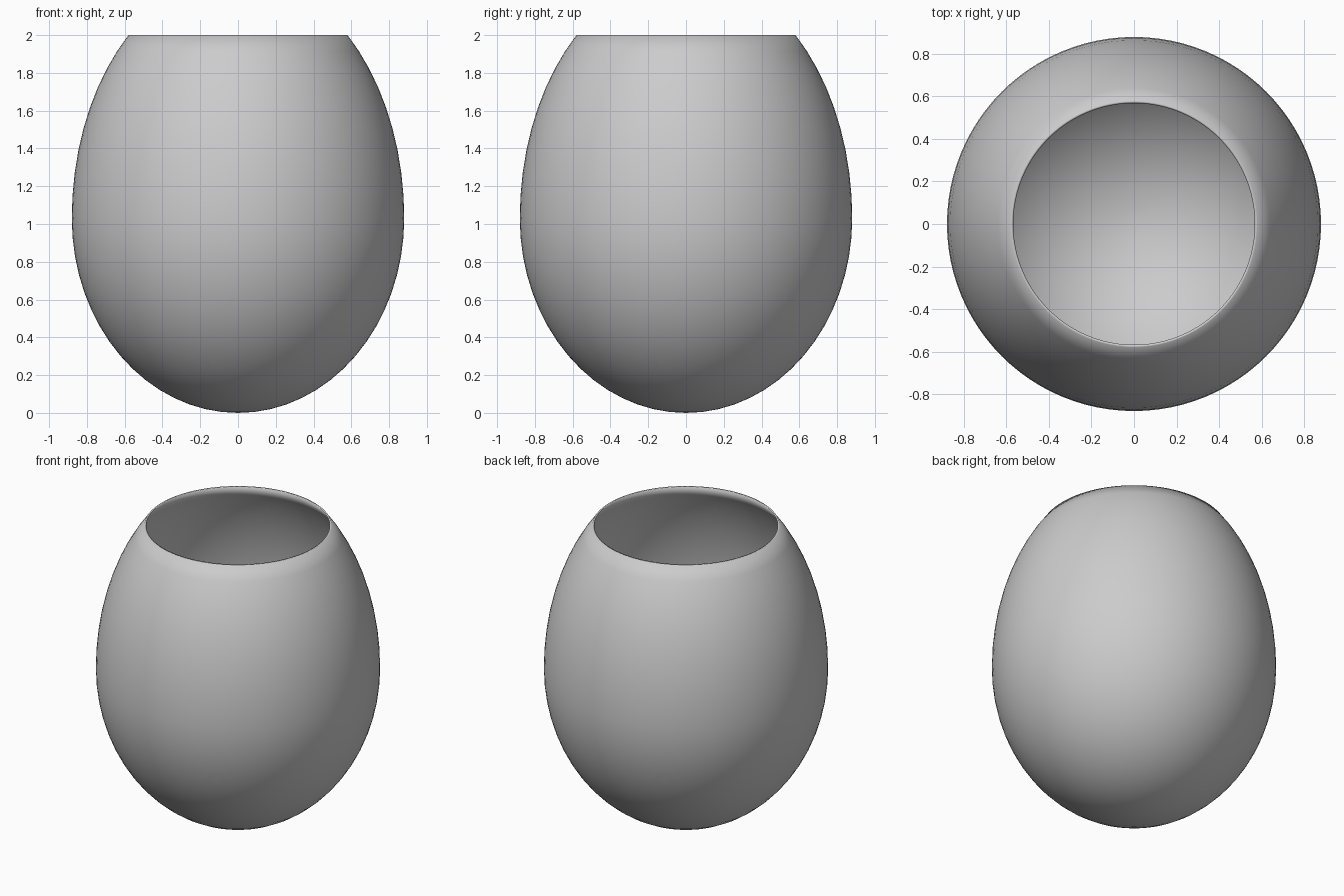
import bpy, bmesh, math

if "Cube" in bpy.data.objects:
    bpy.data.objects.remove(bpy.data.objects["Cube"])

R, MID, TOP_B = 0.88, 1.03, 1.29   # widest radius, its height, upper half-axis
WALL, SEG = 0.012, 96

# Egg-shaped outer profile, from the base pole up to the rim
outer = []
for i in range(1, 17):
    a = math.pi / 2 * i / 16
    outer.append((R * math.sin(a), MID - MID * math.cos(a)))
end = math.asin((2 - MID) / TOP_B)
for i in range(1, 10):
    a = end * i / 9
    outer.append((R * math.cos(a), MID + TOP_B * math.sin(a)))

# Thin inner wall following the outside
inner = [(r - WALL, z + WALL * (1 - z / MID) if z < MID else z) for r, z in outer]
profile = outer + inner[::-1]

# Lathe the profile, closing the outer and inner bottoms at a pole
bm = bmesh.new()
rings = [[bm.verts.new((r * math.cos(2 * math.pi * k / SEG),
                        r * math.sin(2 * math.pi * k / SEG), z))
          for k in range(SEG)] for r, z in profile]
for lo, hi in zip(rings, rings[1:]):
    for k in range(SEG):
        n = (k + 1) % SEG
        bm.faces.new((lo[k], lo[n], hi[n], hi[k]))
for ring, z in ((rings[0], 0), (rings[-1], WALL)):
    pole = bm.verts.new((0, 0, z))
    for k in range(SEG):
        bm.faces.new((pole, ring[k], ring[(k + 1) % SEG]))
bmesh.ops.recalc_face_normals(bm, faces=bm.faces[:])
for f in bm.faces:
    f.smooth = True

mesh = bpy.data.meshes.new("egg_vase")
bm.to_mesh(mesh)
bm.free()
bpy.context.collection.objects.link(bpy.data.objects.new("egg_vase", mesh))
